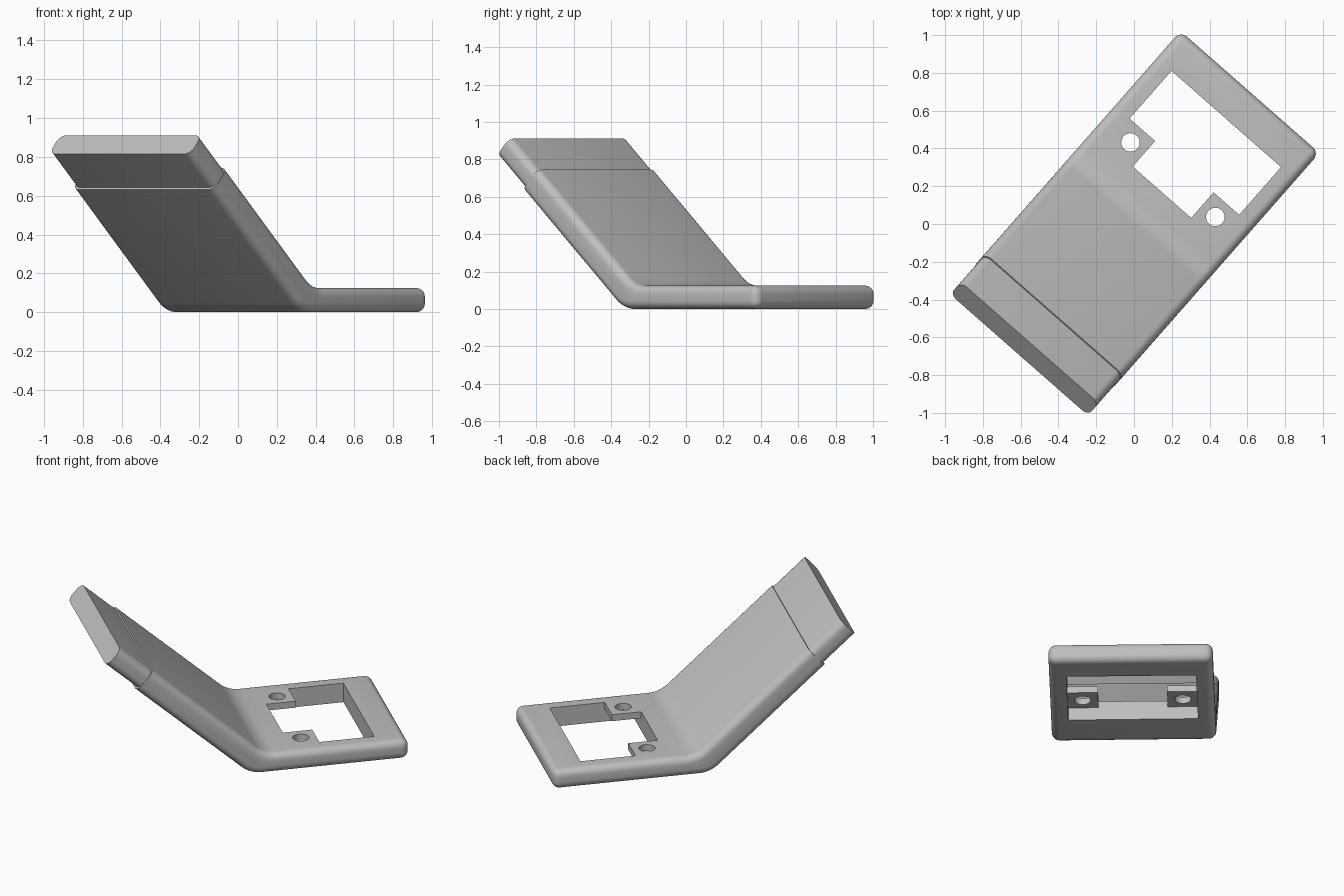
import bpy, bmesh, math
from mathutils import Vector

if "Cube" in bpy.data.objects:
    bpy.data.objects.remove(bpy.data.objects["Cube"])

YAW = math.radians(48.7)      # heading of the long axis
TILT = math.radians(42)       # slope of the raised arm
HALF_W, THICK, END = 0.489, 0.125, 0.93
ARM = 0.152                   # the arm is a little thicker than the base
ROUND = 0.045
ALONG = Vector((-math.cos(TILT), math.sin(TILT)))             # up the arm
NORMAL = Vector((math.sin(TILT), math.cos(TILT)))             # out of the arm's upper face
TOP = Vector((0.051, THICK))                                  # bend corner, upper side
LOW = TOP - NORMAL * ARM                                      # bend corner, lower side
LOW = LOW - ALONG * (LOW.y / ALONG.y)
STEP, TIP = 0.926, 1.185                                      # distances up the arm

gray = bpy.data.materials.new("light_gray")
gray.diffuse_color = (0.52, 0.52, 0.52, 1)
gray.use_nodes = True
gray.node_tree.nodes["Principled BSDF"].inputs["Base Color"].default_value = gray.diffuse_color


def fillet(corner, radius, n=10):
    """Arc from the flat side to the arm side of the bend."""
    t = radius * math.tan(TILT / 2)
    centre = corner + Vector((t, radius))
    return [centre + Vector((-math.sin(a), -math.cos(a))) * radius
            for a in (TILT * i / n for i in range(n + 1))]


def prism(name, points, to3d, offset, round_edge=None):
    """Extrude a flat outline; optionally round the edges chosen by a rule."""
    bm = bmesh.new()
    face = bm.faces.new([bm.verts.new(to3d(p)) for p in points])
    ext = bmesh.ops.extrude_face_region(bm, geom=[face])
    bmesh.ops.translate(bm, vec=offset,
                        verts=[v for v in ext["geom"] if isinstance(v, bmesh.types.BMVert)])
    bmesh.ops.recalc_face_normals(bm, faces=bm.faces)
    if round_edge:
        edges = [e for e in bm.edges if e.calc_face_angle(0) > 0.5 and round_edge(e)]
        bmesh.ops.bevel(bm, geom=edges, offset=ROUND, offset_type='OFFSET', segments=6,
                        profile=0.5, affect='EDGES', clamp_overlap=True)
    mesh = bpy.data.meshes.new(name)
    bm.to_mesh(mesh)
    bm.free()
    mesh.materials.append(gray)
    obj = bpy.data.objects.new(name, mesh)
    bpy.context.collection.objects.link(obj)
    return obj


def side_prism(name, points, half_w, round_edge):
    return prism(name, points, lambda p: (p[0], -half_w, p[1]),
                 Vector((0, 2 * half_w, 0)), round_edge)


def plan_prism(name, points, z0, z1):
    return prism(name, points, lambda p: (p[0], p[1], z0), Vector((0, 0, z1 - z0)))


def cap_rule(distance):
    """Keep edges lying on the arm's cross plane sharp."""
    def rule(e):
        return not all(abs((Vector((v.co.x, v.co.z)) - TOP).dot(ALONG) - distance) < 1e-4
                       for v in e.verts)
    return rule


# Bent plate: flat base and sloping arm in one side profile
inner = 0.18
outline = [Vector((END, 0))] + fillet(LOW, inner)
outline += [TOP + ALONG * STEP - NORMAL * ARM, TOP + ALONG * STEP]
outline += fillet(TOP, inner)[::-1] + [Vector((END, THICK))]
bracket = side_prism("bent_plate", outline, HALF_W, cap_rule(STEP))

# Slightly slimmer tip that continues the arm
inset, start = 0.009, STEP - 0.03
tip_outline = [TOP + ALONG * s - NORMAL * d for s, d in
               ((start, inset), (TIP, inset), (TIP, ARM - 0.014), (start, ARM - 0.014))]
cap_a, cap_b = cap_rule(start), cap_rule(TIP)
tip = side_prism("arm_tip", tip_outline, HALF_W - 0.003, lambda e: cap_a(e) and cap_b(e))

# Window cutter leaves two corner tabs
u0, u1, u2, v0, v1 = 0.224, 0.404, 0.74, 0.206, 0.386
window = [(u2, -v1), (u2, v1), (u1, v1), (u1, v0), (u0, v0), (u0, -v0), (u1, -v0), (u1, -v1)]
cutters = [plan_prism("window_cutter", window, -0.1, 0.3)]
# Recess beneath the tabs
cutters.append(plan_prism("recess_cutter",
                          [(u0, -v1), (u2, -v1), (u2, v1), (u0, v1)], -0.1, 0.083))
# Screw holes through the tabs
for side in (-1, 1):
    hole = [(0.312 + 0.049 * math.cos(i * math.tau / 32),
             side * 0.299 + 0.049 * math.sin(i * math.tau / 32)) for i in range(32)]
    cutters.append(plan_prism("hole_cutter", hole, -0.1, 0.3))

for cutter in cutters:
    cutter.hide_render = True
    mod = bracket.modifiers.new("cut", 'BOOLEAN')
    mod.operation, mod.solver, mod.object = 'DIFFERENCE', 'EXACT', cutter

# Apply the cuts, smooth the rounds, turn to the final heading
for obj in (bracket, tip):
    bpy.ops.object.select_all(action='DESELECT')
    obj.select_set(True)
    bpy.context.view_layer.objects.active = obj
    for mod in list(obj.modifiers):
        bpy.ops.object.modifier_apply(modifier=mod.name)
    bpy.ops.object.shade_smooth_by_angle(angle=math.radians(30))
    obj.rotation_euler.z = YAW
for cutter in cutters:
    bpy.data.objects.remove(cutter)
